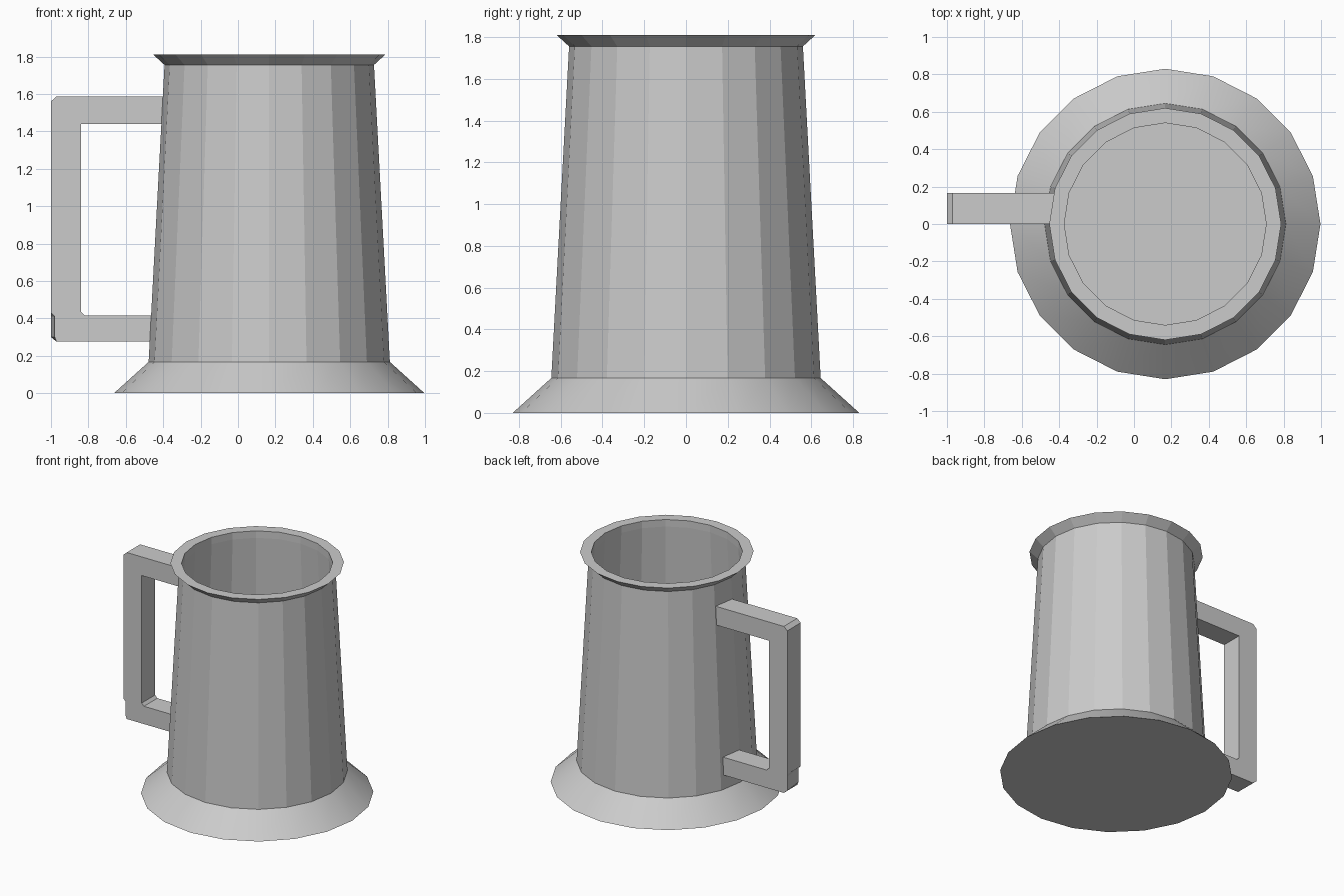
import bpy, bmesh, math

if "Cube" in bpy.data.objects:
    bpy.data.objects.remove(bpy.data.objects["Cube"])

CX = 0.167   # axis of the vessel
SIDES = 20


def finish(name, bm):
    bmesh.ops.recalc_face_normals(bm, faces=bm.faces)
    mesh = bpy.data.meshes.new(name)
    bm.to_mesh(mesh)
    bm.free()
    obj = bpy.data.objects.new(name, mesh)
    bpy.context.collection.objects.link(obj)
    return obj


def lathe(name, profile, smooth_bands=()):
    """Revolve (radius, z) points and cap both ends."""
    bm = bmesh.new()
    rings = []
    for r, z in profile:
        rings.append([bm.verts.new((CX + r * math.cos(math.tau * i / SIDES),
                                    r * math.sin(math.tau * i / SIDES), z))
                      for i in range(SIDES)])
    for band, (a, b) in enumerate(zip(rings, rings[1:])):
        for i in range(SIDES):
            j = (i + 1) % SIDES
            f = bm.faces.new((a[i], a[j], b[j], b[i]))
            f.smooth = band in smooth_bands
    bm.faces.new(rings[0])
    bm.faces.new(rings[-1])
    return finish(name, bm)


# Hollow vessel: flared foot, tapered wall, rim lip, then the inside down to the floor
lathe("tankard_body", [
    (0.83, 0.0), (0.645, 0.167), (0.56, 1.755), (0.62, 1.81),
    (0.54, 1.81), (0.54, 1.755), (0.622, 0.167), (0.775, 0.025)],
    smooth_bands=(0,))


# Handle: C-shaped outline extruded in y, its ends following the wall
def wall_x(z):
    return CX - (0.645 - 0.0535 * (z - 0.167)) + 0.01


outline = [
    (wall_x(0.275), 0.275), (-0.97, 0.275), (-1.0, 0.30), (-1.0, 0.41),
    (-1.0, 0.43), (-1.0, 1.56), (-0.97, 1.587), (wall_x(1.587), 1.587),
    (wall_x(1.44), 1.44), (-0.84, 1.44), (-0.84, 0.435), (-0.82, 0.415),
    (wall_x(0.415), 0.415)]


def handle_side(bm, y):
    verts = []
    for x, z in outline:
        if x > -0.6 and y > 0:
            x += 0.026              # follow the wall's curvature
        if y == 0 and z < 0.42:
            x = max(x, -0.98)       # small step at the lower corner
        verts.append(bm.verts.new((x, y, z)))
    bm.faces.new(verts)
    return verts


bm = bmesh.new()
front, back = handle_side(bm, 0.0), handle_side(bm, 0.167)
for i in range(len(outline)):
    j = (i + 1) % len(outline)
    bm.faces.new((front[i], front[j], back[j], back[i]))
finish("handle", bm)
